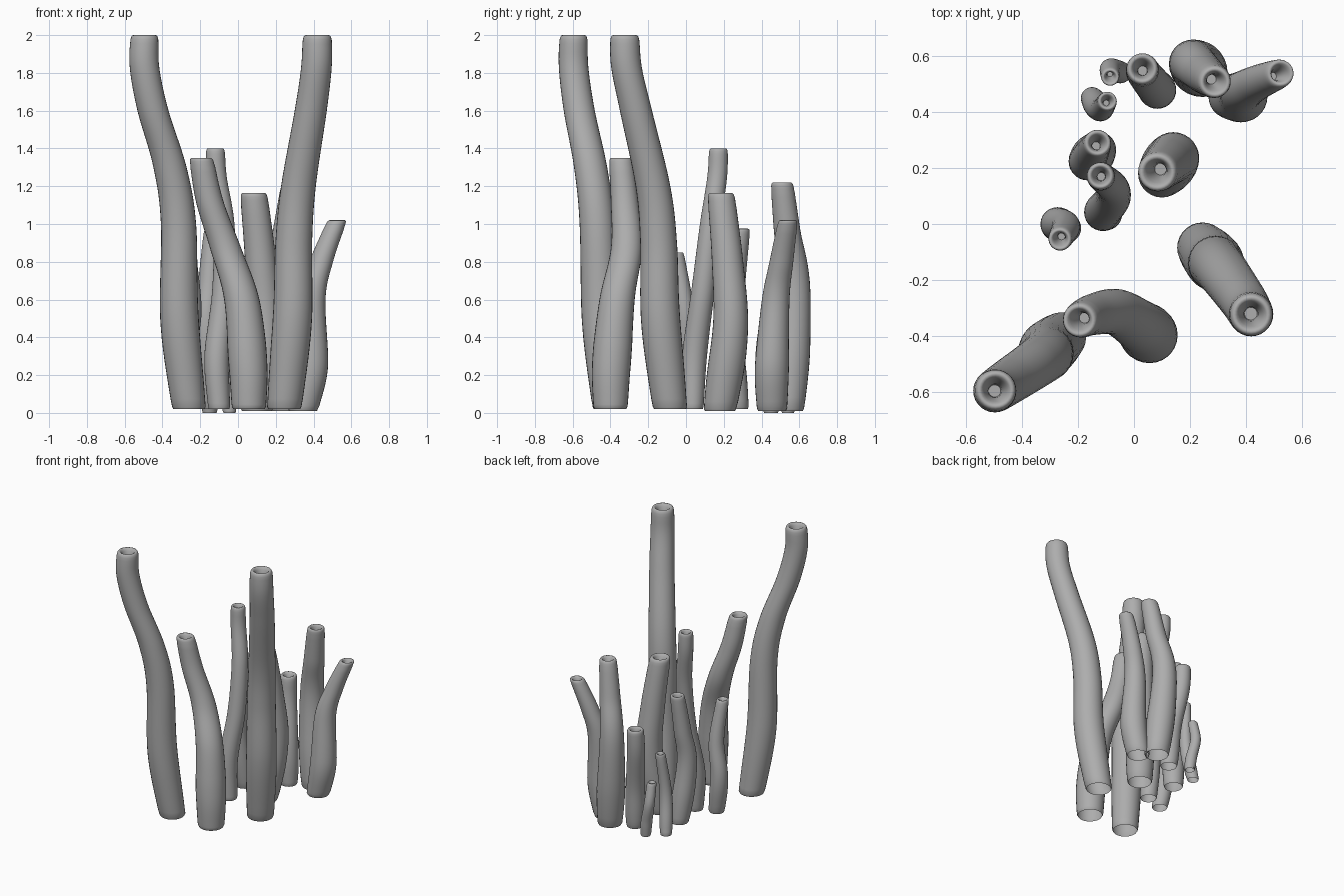
import bpy, bmesh, math
from mathutils import Vector

SIDES = 28
STEPS = 9

grey = bpy.data.materials.new("stone_grey")
grey.diffuse_color = (0.42, 0.42, 0.42, 1)


def spline(points):
    """Smooth path through the given centres."""
    p = [Vector(q) for q in points]
    p = [p[0] * 2 - p[1]] + p + [p[-1] * 2 - p[-2]]
    path = []
    for i in range(1, len(p) - 2):
        a, b, c, d = p[i - 1:i + 3]
        for s in range(STEPS):
            t = s / STEPS
            path.append(0.5 * (2 * b + (c - a) * t + (2 * a - 5 * b + 4 * c - d) * t ** 2
                               + (3 * b - a - 3 * c + d) * t ** 3))
    path.append(p[-2])
    return path


def tube(name, body_r, top_r, points):
    """Wavy tapering tube, open below, with a rolled rim and a funnel mouth."""
    path = spline(points)
    z0, top = path[0].z, path[-1]
    lean = (top - path[-4]).normalized()
    rings = []
    # outer wall up to the shoulder of the rim
    for c in path:
        if c.z > top.z - top_r * 0.75:
            break
        t = (c.z - z0) / (top.z - z0)
        ease = max(0, (t - 0.25) / 0.75)
        r = body_r + (top_r - body_r) * ease
        r *= 1 - 0.13 * max(0, 1 - t / 0.2) ** 1.5
        rings.append((c, r))
    # rounded rim, then the funnel: (depth, radius) as shares of the top radius
    for depth, r in ((0.6, 1), (0.3, 0.98), (0.1, 0.92), (0.02, 0.85), (0, 0.76), (0.06, 0.66),
                     (0.25, 0.55), (0.6, 0.43), (1.1, 0.33), (1.6, 0.29)):
        rings.append((top - lean * depth * top_r, r * top_r))

    bm = bmesh.new()
    loops = []
    # small turned-in lip at the foot
    rings.insert(0, (path[0], rings[0][1] * 0.93))
    rings[1] = (path[0] + Vector((0, 0, 0.012)), rings[1][1])
    for c, r in rings:
        loops.append([bm.verts.new((c.x + r * math.cos(k * math.tau / SIDES),
                                    c.y + r * math.sin(k * math.tau / SIDES), c.z))
                      for k in range(SIDES)])
    for lo, hi in zip(loops, loops[1:]):
        for k in range(SIDES):
            n = (k + 1) % SIDES
            bm.faces.new((lo[k], lo[n], hi[n], hi[k]))
    bm.faces.new(loops[-1])
    mesh = bpy.data.meshes.new(name)
    bm.to_mesh(mesh)
    bm.free()
    mesh.materials.append(grey)
    obj = bpy.data.objects.new(name, mesh)
    bpy.context.collection.objects.link(obj)
    bpy.context.view_layer.objects.active = obj
    obj.select_set(True)
    bpy.ops.object.shade_smooth_by_angle(angle=math.radians(50))
    obj.select_set(False)


# Tall front tubes
tube("tall_left_tube", 0.102, 0.075,
     [(-0.26, -0.405, 0.02), (-0.31, -0.45, 0.5), (-0.315, -0.47, 1.0), (-0.36, -0.505, 1.3),
      (-0.45, -0.565, 1.6), (-0.495, -0.595, 1.83), (-0.495, -0.595, 2.0)])
tube("tall_right_tube", 0.104, 0.078,
     [(0.245, -0.085, 0.02), (0.288, -0.135, 0.5), (0.295, -0.145, 0.9), (0.32, -0.175, 1.2),
      (0.385, -0.265, 1.6), (0.415, -0.315, 1.83), (0.42, -0.325, 2.0)])
tube("front_curved_tube", 0.103, 0.064,
     [(0.058, -0.4, 0.02), (0.053, -0.395, 0.25), (0.02, -0.365, 0.6), (-0.065, -0.315, 0.87),
      (-0.15, -0.325, 1.12), (-0.195, -0.345, 1.35)])

# Middle tubes
tube("middle_right_tube", 0.098, 0.072,
     [(0.1, 0.18, 0.01), (0.14, 0.235, 0.45), (0.12, 0.22, 0.8), (0.083, 0.185, 1.165)])
tube("middle_tall_tube", 0.066, 0.05,
     [(-0.1, 0.035, 0.02), (-0.112, 0.045, 0.3), (-0.075, 0.09, 0.65), (-0.075, 0.13, 1.0),
      (-0.112, 0.165, 1.25), (-0.12, 0.172, 1.4)])
tube("middle_left_tube", 0.076, 0.05,
     [(-0.13, 0.265, 0.02), (-0.165, 0.225, 0.45), (-0.15, 0.255, 0.7), (-0.13, 0.29, 0.975)])
tube("left_short_tube", 0.062, 0.043,
     [(-0.243, -0.015, 0.02), (-0.275, 0.0, 0.3), (-0.245, -0.01, 0.55), (-0.265, -0.055, 0.85)])

# Back right tubes
tube("back_right_tube", 0.097, 0.06,
     [(0.25, 0.54, 0.01), (0.21, 0.575, 0.65), (0.255, 0.535, 0.97), (0.29, 0.508, 1.22)])
tube("back_leaning_tube", 0.09, 0.052,
     [(0.345, 0.455, 0.01), (0.387, 0.455, 0.25), (0.39, 0.475, 0.6), (0.44, 0.505, 0.8),
      (0.525, 0.54, 1.02)])

# Small back tubes
tube("back_middle_tube", 0.068, 0.058,
     [(0.088, 0.475, 0.01), (0.075, 0.49, 0.3), (0.035, 0.54, 0.6), (0.03, 0.555, 0.78)])
tube("small_back_tube", 0.04, 0.033,
     [(-0.045, 0.54, 0.0), (-0.055, 0.545, 0.1), (-0.085, 0.555, 0.25), (-0.085, 0.525, 0.4)])
tube("small_left_tube", 0.046, 0.035,
     [(-0.15, 0.45, 0.0), (-0.12, 0.41, 0.28), (-0.095, 0.44, 0.587)])
